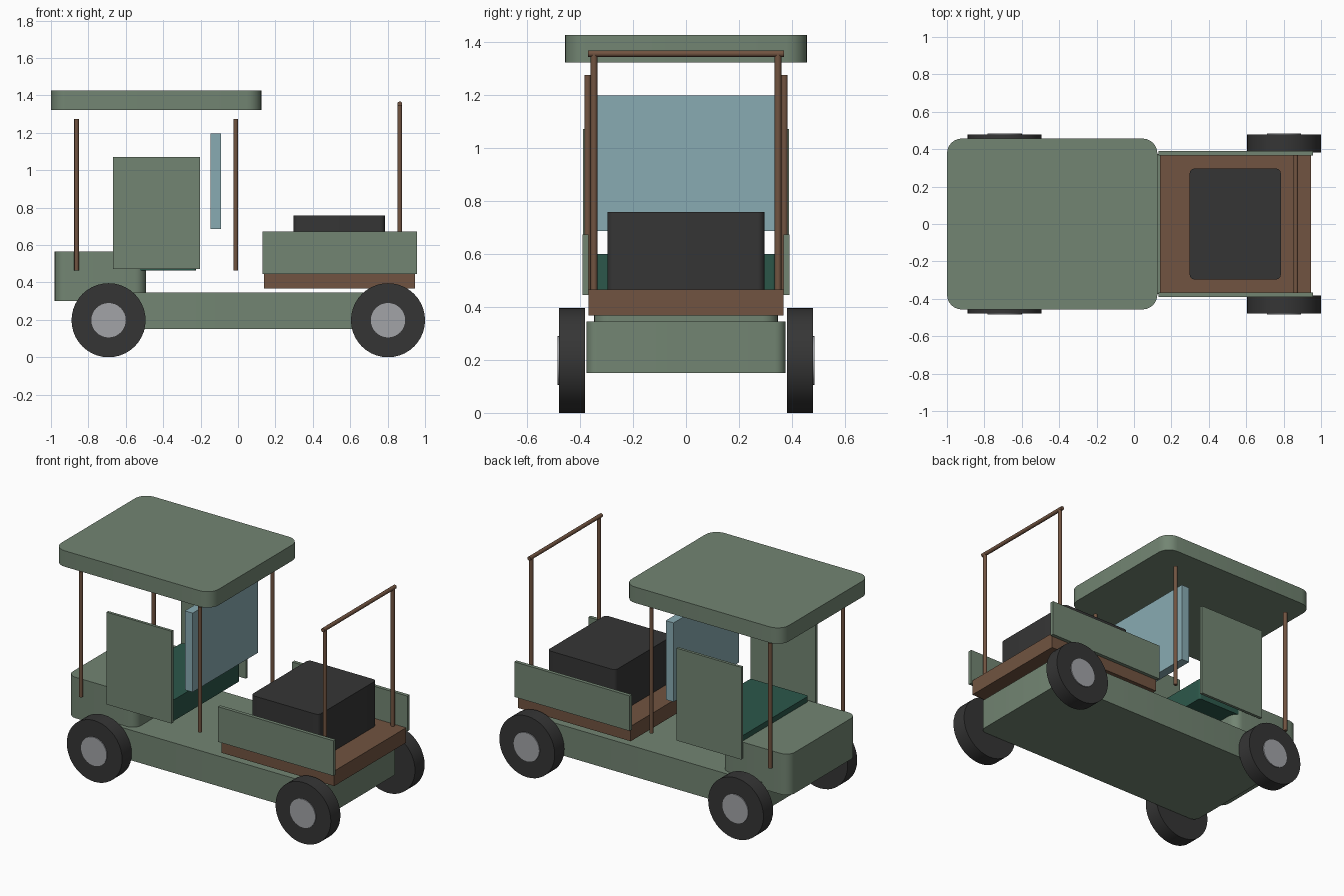
import bpy, bmesh, math
from mathutils import Matrix

if "Cube" in bpy.data.objects:
    bpy.data.objects.remove(bpy.data.objects["Cube"])

def material(name, rgb):
    m = bpy.data.materials.new(name)
    m.diffuse_color = (*rgb, 1)
    m.use_nodes = True
    m.node_tree.nodes["Principled BSDF"].inputs["Base Color"].default_value = m.diffuse_color
    return m

SAGE = material("sage green", (0.17, 0.235, 0.17))
BROWN = material("wood brown", (0.165, 0.088, 0.052))
BLACK = material("black rubber", (0.036, 0.036, 0.036))
METAL = material("hub grey", (0.36, 0.37, 0.39))
TEAL = material("seat green", (0.025, 0.095, 0.068))
GLASS = material("pale blue glass", (0.25, 0.41, 0.45))

def finish(bm, name, mat):
    bmesh.ops.recalc_face_normals(bm, faces=bm.faces)
    me = bpy.data.meshes.new(name)
    bm.to_mesh(me)
    bm.free()
    me.materials.append(mat)
    ob = bpy.data.objects.new(name, me)
    bpy.context.collection.objects.link(ob)
    bpy.ops.object.select_all(action='DESELECT')
    ob.select_set(True)
    bpy.context.view_layer.objects.active = ob
    bpy.ops.object.shade_smooth_by_angle(angle=math.radians(30))
    return ob

def box(name, mat, x, y, z, corner=0.0):
    """Block between ranges, with optionally rounded upright edges."""
    bm = bmesh.new()
    bmesh.ops.create_cube(bm, size=1)
    for v in bm.verts:
        v.co = [r[0] + (c + 0.5) * (r[1] - r[0]) for c, r in zip(v.co, (x, y, z))]
    if corner:
        upright = [e for e in bm.edges
                   if abs(e.verts[0].co.z - e.verts[1].co.z) > 1e-4]
        bmesh.ops.bevel(bm, geom=upright, offset=corner, segments=6,
                        profile=0.5, affect='EDGES')
    return finish(bm, name, mat)

def rod(name, mat, centre, radius, length, axis='Z', sides=16):
    bm = bmesh.new()
    bmesh.ops.create_cone(bm, cap_ends=True, segments=sides, radius1=radius,
                          radius2=radius, depth=length)
    turn = Matrix.Rotation(math.pi / 2, 4, 'X') if axis == 'Y' else Matrix()
    bm.transform(Matrix.Translation(centre) @ turn)
    return finish(bm, name, mat)

# Body, rear engine box and roof
box("chassis", SAGE, (-0.79, 0.88), (-0.375, 0.375), (0.15, 0.345), 0.04)
box("rear_box", SAGE, (-0.98, -0.492), (-0.347, 0.347), (0.30, 0.565), 0.06)
box("roof", SAGE, (-1.0, 0.125), (-0.457, 0.457), (1.322, 1.425), 0.08)

# Cabin
box("seat", TEAL, (-0.64, -0.225), (-0.34, 0.34), (0.464, 0.60), 0.015)
box("windshield", GLASS, (-0.146, -0.09), (-0.335, 0.335), (0.686, 1.197))

# Cargo bed and crate
box("cargo_bed", BROWN, (0.138, 0.946), (-0.368, 0.368), (0.368, 0.465))
box("cargo_crate", BLACK, (0.298, 0.785), (-0.296, 0.296), (0.46, 0.757), 0.025)

# Parts mirrored on both sides
for side, s in (("front", -1), ("back", 1)):
    def span(a, b):
        return tuple(sorted((s * a, s * b)))
    box(side + "_door", SAGE, (-0.668, -0.203), span(0.371, 0.389), (0.473, 1.07))
    box(side + "_bed_panel", SAGE, (0.13, 0.956), span(0.367, 0.39), (0.445, 0.672))
    for place, x in (("rear", -0.863), ("fore", -0.012)):
        rod(f"{side}_{place}_roof_post", BROWN, (x, s * 0.371, 0.87), 0.0125, 0.81)
    rod(side + "_hoop_post", BROWN, (0.865, s * 0.347, 0.91), 0.0125, 0.89)
    for place, x in (("rear", -0.692), ("fore", 0.802)):
        rod(f"{side}_{place}_tyre", BLACK, (x, s * 0.43, 0.198), 0.198, 0.098, 'Y', 40)
        rod(f"{side}_{place}_hub", METAL, (x, s * 0.436, 0.198), 0.092, 0.098, 'Y', 32)

# Hoop cross bar
rod("hoop_bar", BROWN, (0.865, 0, 1.355), 0.0125, 0.738, 'Y')
